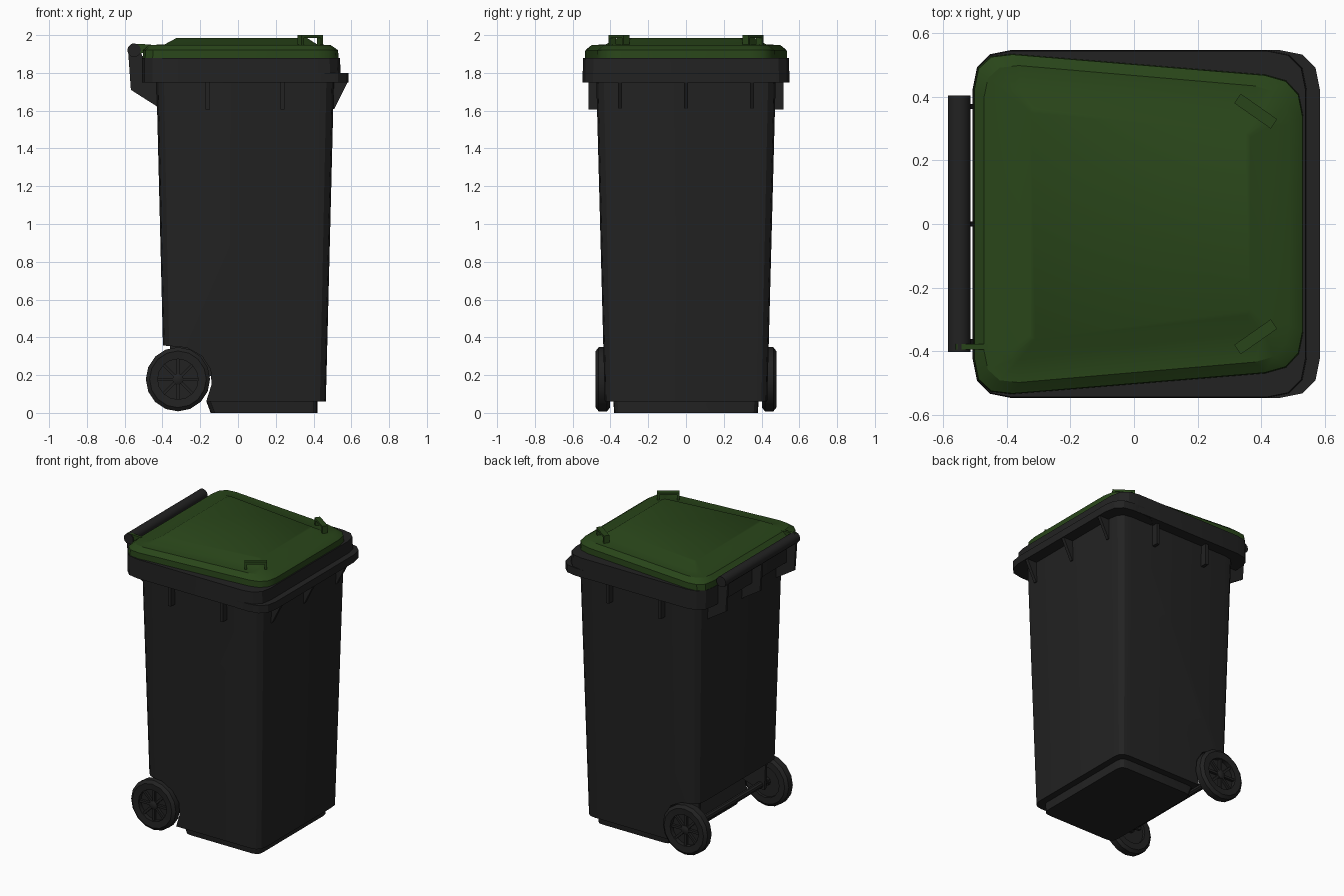
import bpy, bmesh, math
from mathutils import Vector

if "Cube" in bpy.data.objects:
    bpy.data.objects.remove(bpy.data.objects["Cube"])


def material(name, rgb):
    m = bpy.data.materials.new(name)
    m.diffuse_color = (*rgb, 1)
    m.use_nodes = True
    m.node_tree.nodes["Principled BSDF"].inputs["Base Color"].default_value = m.diffuse_color
    return m


DARK = material("dark_plastic", (0.016, 0.016, 0.016))
GREEN = material("green_plastic", (0.022, 0.06, 0.01))


def loft(name, rings, mat=DARK, smooth=True):
    """Skin a list of equal-length 3D point rings and cap both ends."""
    bm = bmesh.new()
    vs = [[bm.verts.new(p) for p in ring] for ring in rings]
    n = len(vs[0])
    for a, b in zip(vs, vs[1:]):
        for i in range(n):
            j = (i + 1) % n
            bm.faces.new((a[i], a[j], b[j], b[i]))
    bm.faces.new(vs[0])
    bm.faces.new(vs[-1])
    bmesh.ops.recalc_face_normals(bm, faces=bm.faces)
    me = bpy.data.meshes.new(name)
    bm.to_mesh(me)
    bm.free()
    ob = bpy.data.objects.new(name, me)
    bpy.context.collection.objects.link(ob)
    me.materials.append(mat)
    if smooth:
        bpy.ops.object.select_all(action='DESELECT')
        ob.select_set(True)
        bpy.context.view_layer.objects.active = ob
        bpy.ops.object.shade_smooth_by_angle(angle=math.radians(32))
    return ob


def rounded(z, x0, x1, y0, y1, r, seg=3):
    """Rounded quad ring: half-width y0 at x0, y1 at x1."""
    c = [Vector(p) for p in ((x0, -y0, z), (x1, -y1, z), (x1, y1, z), (x0, y0, z))]
    pts = []
    for i in range(4):
        k = c[i]
        a = k + (c[i - 1] - k).normalized() * r
        b = k + (c[(i + 1) % 4] - k).normalized() * r
        for s in range(seg + 1):
            t = s / seg
            pts.append(a * (1 - t) ** 2 + k * 2 * t * (1 - t) + b * t * t)
    return pts


def plate(name, profile, y0, y1, mat=DARK):
    """Extrude an xz profile between two y values."""
    return loft(name, [[(x, y, z) for x, z in profile] for y in (y0, y1)], mat, False)


def box(name, x, y, z, mat=DARK):
    return plate(name, [(x[0], z[0]), (x[1], z[0]), (x[1], z[1]), (x[0], z[1])], *y, mat)


def turned(name, cx, cz, profile, n=16):
    """Revolve (radius, y) pairs around a y-parallel axis."""
    return loft(name, [[(cx + r * math.cos(math.tau * i / n), y,
                         cz + r * math.sin(math.tau * i / n)) for i in range(n)]
                       for r, y in profile])


# tapered body with the wheel arch cut out of its lower back
body = loft("body", [rounded(0.06, -0.39, 0.465, 0.43, 0.43, 0.07),
                     rounded(1.76, -0.432, 0.508, 0.475, 0.475, 0.09)])
arch = plate("arch_cutter", [(-0.6, -0.1), (-0.6, 0.365), (-0.37, 0.355), (-0.27, 0.345),
                             (-0.19, 0.3), (-0.145, 0.23), (-0.14, 0.15),
                             (-0.17, 0.055), (-0.17, -0.1)], -0.7, 0.7)
arch.hide_render = True
arch.hide_viewport = True
cut = body.modifiers.new("arch", 'BOOLEAN')
cut.object = arch
cut.operation = 'DIFFERENCE'
cut.solver = 'EXACT'

# foot under the body
loft("base", [rounded(0.0, -0.145, 0.42, 0.38, 0.38, 0.05),
              rounded(0.062, -0.168, 0.42, 0.385, 0.385, 0.05)])

# rim collar and front lip
loft("rim", [rounded(1.75, -0.508, 0.545, 0.548, 0.548, 0.125),
             rounded(1.88, -0.508, 0.54, 0.545, 0.545, 0.125)])
loft("front_lip", [rounded(z, 0.25, 0.585, 0.547, 0.547, 0.125) for z in (1.748, 1.8)])

# stiffening ribs below the rim
for s in (-1, 1):
    for x in (-0.16, 0.235):
        box("side_rib", (x - 0.011, x + 0.011), sorted((s * 0.45, s * 0.515)), (1.605, 1.755))
for y in (-0.35, 0, 0.35):
    plate("front_rib", [(0.48, 1.61), (0.51, 1.61), (0.58, 1.75), (0.48, 1.75)],
          y - 0.011, y + 0.011)

# rear grab bar and its brackets
turned("grab_bar", -0.55, 1.92, [(0.036, -0.402), (0.036, 0.405)], 12)
for y in (-0.37, 0, 0.37):
    plate("bar_bracket", [(-0.582, 1.92), (-0.567, 1.71), (-0.425, 1.62), (-0.425, 1.76),
                          (-0.5, 1.76), (-0.5, 1.87), (-0.522, 1.93)], y - 0.008, y + 0.008)

# lid with raised centre panel
loft("lid", [rounded(1.88, -0.505, 0.532, 0.545, 0.46, 0.12),
             rounded(1.92, -0.502, 0.53, 0.543, 0.458, 0.12),
             rounded(1.948, -0.472, 0.49, 0.508, 0.425, 0.11),
             rounded(1.95, -0.39, 0.42, 0.43, 0.335, 0.03),
             rounded(1.985, -0.325, 0.365, 0.365, 0.285, 0.015)], GREEN)
plate("lid_hinge", [(-0.585, 1.915), (-0.56, 1.955), (-0.46, 1.95), (-0.46, 1.925),
                    (-0.52, 1.9)], -0.395, -0.377, GREEN)

# two angled lid grips, bridge shaped
grip = [(-0.07, 1.94), (-0.07, 2.0), (0.07, 2.0), (0.07, 1.94),
        (0.055, 1.94), (0.055, 1.985), (-0.055, 1.985), (-0.055, 1.94)]
for s in (-1, 1):
    ob = plate("lid_grip", grip, -0.018, 0.018, GREEN)
    ob.location = (0.383, s * 0.355, 0)
    ob.rotation_euler.z = -s * math.radians(35)

# wheels with recessed spoked centres
WX, WZ = -0.318, 0.178
for s in (-1, 1):
    turned("wheel", WX, WZ, [(r, s * y) for r, y in (
        (0.107, 0.445), (0.107, 0.474), (0.15, 0.478), (0.17, 0.462), (0.17, 0.418),
        (0.15, 0.402), (0.107, 0.402), (0.107, 0.42))])
    turned("hub", WX, WZ, [(0.03, s * 0.4), (0.03, s * 0.465), (0.018, s * 0.472)], 10)
    for i in range(8):
        ob = box("spoke", (0.02, 0.108), sorted((s * 0.44, s * 0.462)), (-0.008, 0.008))
        ob.location = (WX, 0, WZ)
        ob.rotation_euler.y = math.tau * i / 8
    plate("axle_bracket", [(-0.35, 0.15), (-0.29, 0.15), (-0.13, 0.2), (-0.13, 0.3),
                           (-0.25, 0.36), (-0.36, 0.36)], s * 0.35, s * 0.37)
turned("axle", WX, WZ, [(0.022, -0.43), (0.022, 0.43)], 10)
